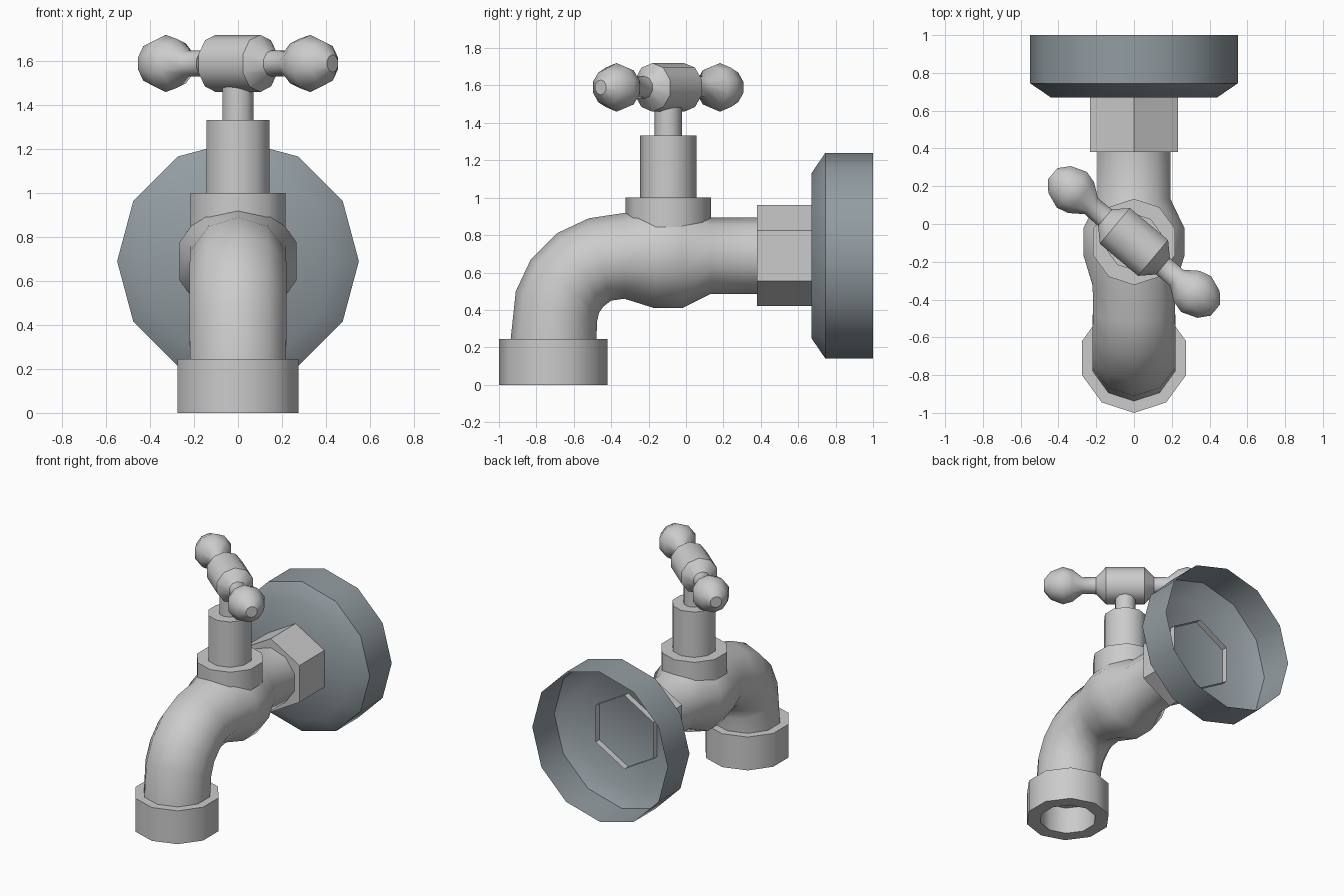
import bpy, bmesh, math
from mathutils import Vector

if "Cube" in bpy.data.objects:
    bpy.data.objects.remove(bpy.data.objects["Cube"])

X, Y, Z = Vector((1, 0, 0)), Vector((0, 1, 0)), Vector((0, 0, 1))


def material(name, rgb):
    m = bpy.data.materials.new(name)
    m.diffuse_color = (*rgb, 1)
    m.use_nodes = True
    m.node_tree.nodes["Principled BSDF"].inputs["Base Color"].default_value = m.diffuse_color
    return m


metal = material("light_metal", (0.60, 0.60, 0.60))
slate = material("blue_grey_metal", (0.29, 0.335, 0.36))


def tube(name, rings, sides, mat, cap_start=True, cap_end=True):
    """Skin a row of polygon rings; each ring is (centre, radius, u, v)."""
    bm = bmesh.new()
    loops = []
    for c, r, u, v in rings:
        angles = [2 * math.pi * i / sides for i in range(sides)]
        loops.append([bm.verts.new(c + r * (math.cos(a) * u + math.sin(a) * v)) for a in angles])
    for a, b in zip(loops, loops[1:]):
        for i in range(sides):
            j = (i + 1) % sides
            bm.faces.new((a[i], a[j], b[j], b[i]))
    if cap_start:
        bm.faces.new(loops[0])
    if cap_end:
        bm.faces.new(loops[-1])
    bmesh.ops.recalc_face_normals(bm, faces=bm.faces)
    me = bpy.data.meshes.new(name)
    bm.to_mesh(me)
    bm.free()
    me.materials.append(mat)
    ob = bpy.data.objects.new(name, me)
    bpy.context.collection.objects.link(ob)
    bpy.ops.object.select_all(action='DESELECT')
    ob.select_set(True)
    bpy.context.view_layer.objects.active = ob
    bpy.ops.object.shade_smooth_by_angle(angle=math.radians(40))
    return ob


def lathe(name, profile, origin, axis, u, sides, mat, **caps):
    """Turn a (radius, distance along axis) profile."""
    v = axis.cross(u)
    return tube(name, [(origin + axis * t, r, u, v) for r, t in profile], sides, mat, **caps)


wall_axis = Vector((0, 0, 0.69))
valve_axis = Vector((0, -0.095, 0))

# Wall flange: a thin cup open at the back
lathe("wall_flange", [(0.44, 0.67), (0.55, 0.745), (0.55, 1.0)],
      wall_axis, Y, Z, 12, slate, cap_end=False)

# Hexagonal nut, its open end poking through the flange
lathe("hex_nut", [(0.27, 0.38), (0.27, 0.715)], wall_axis, Y, Z, 6, metal, cap_end=False)

# Body and spout: straight pipe, valve bulge, then the bend down.
# Each ring is given by its outer and inner points in the (y, z) plane.
outline = [
    ((0.40, 0.893), (0.40, 0.485)), ((0.13, 0.893), (0.13, 0.485)),
    ((-0.02, 0.97), (-0.02, 0.41)), ((-0.17, 0.97), (-0.17, 0.41)),
    ((-0.32, 0.92), (-0.33, 0.46)), ((-0.52, 0.89), (-0.40, 0.45)),
    ((-0.69, 0.81), (-0.44, 0.42)), ((-0.83, 0.67), (-0.465, 0.385)),
    ((-0.91, 0.50), (-0.475, 0.34)), ((-0.94, 0.22), (-0.48, 0.22)),
]
rings = []
for outer, inner in outline:
    a, b = Vector((0, *outer)), Vector((0, *inner))
    rings.append(((a + b) / 2, (a - b).length / 2, (a - b).normalized(), X))
tube("body_and_spout", rings, 10, metal)

# Spout end ring with a recessed opening
lathe("spout_collar", [(0.195, 0.2), (0.195, 0), (0.29, 0), (0.29, 0.245)],
      Vector((0, -0.71, 0)), Z, Y, 10, metal)

# Valve collar, bonnet and stem
for name, r, z0, z1 in (("valve_collar", 0.228, 0.76, 1.0),
                        ("valve_bonnet", 0.15, 0.98, 1.333),
                        ("valve_stem", 0.073, 1.32, 1.52)):
    lathe(name, [(r, z0), (r, z1)], valve_axis, Z, Y, 10, metal)

# Turned handle with a ball at each end, mirrored about its middle
half = [(0.13, 0.132), (0.06, 0.20), (0.058, 0.295), (0.112, 0.365),
        (0.13, 0.43), (0.097, 0.515), (0.04, 0.562)]
profile = [(r, -t) for r, t in reversed(half)] + half
turn = math.radians(-40)
lathe("handle", profile, valve_axis + Z * 1.59,
      Vector((math.cos(turn), math.sin(turn), 0)), Z, 10, metal)
